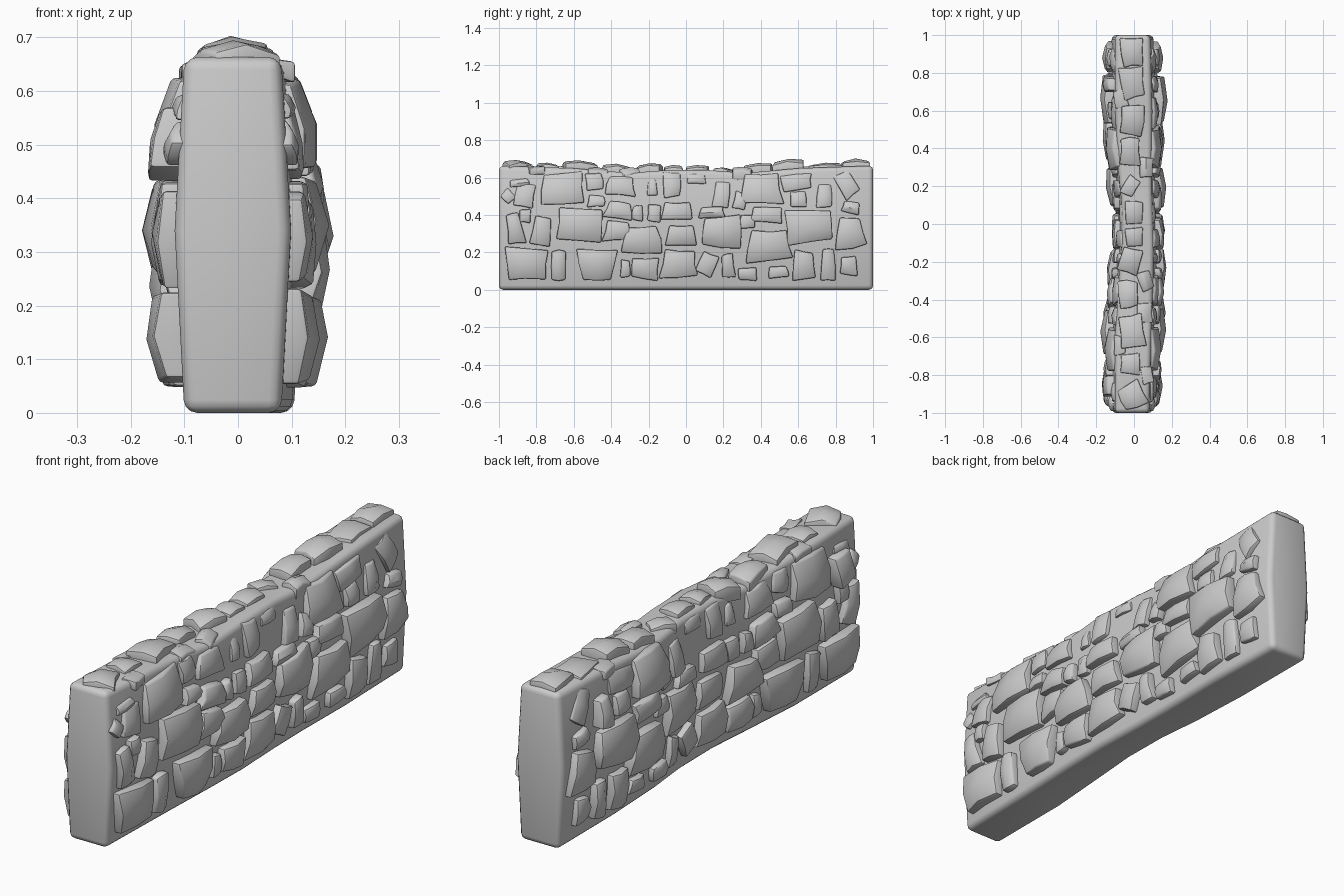
import bpy, bmesh, math, random
from mathutils import Vector

if "Cube" in bpy.data.objects:
    bpy.data.objects.remove(bpy.data.objects["Cube"])

random.seed(7)

# core wall stations: y, left half width, right half width, top height
STATIONS = [(-1, .10, .08, .664), (-.6, .10, .09, .65), (-.3, .078, .1, .625),
            (-.1, .062, .104, .64), (.12, .065, .095, .64), (.32, .085, .092, .625),
            (.6, .098, .095, .65), (1, .1, .085, .664)]

# stones on each face: y, z, width, height, top/bottom width ratio, tilt in degrees
ROW_LOW = [(-.85, .14, .21, .16, 1.2, -3), (-.68, .13, .075, .16, 1, 0), (-.475, .135, .2, .16, 1.45, 0),
           (-.325, .115, .05, .09, .8, 0), (-.22, .115, .14, .11, .9, -5), (-.04, .14, .18, .14, .8, 0),
           (.115, .135, .09, .12, 1, -25), (.225, .13, .065, .12, .8, 5), (.33, .085, .1, .065, 1, 0),
           (.495, .095, .1, .06, .8, 5), (.63, .13, .11, .15, .9, 0), (.76, .135, .075, .16, .8, 0),
           (.87, .13, .09, .1, .8, 0)]
ROW_MID = [(-.915, .33, .085, .16, .7, 10), (-.77, .315, .1, .15, .75, -8), (-.57, .345, .23, .17, .9, -3),
           (-.365, .315, .14, .1, .7, 0), (-.235, .265, .19, .14, .65, 0), (-.025, .29, .155, .11, .85, 0),
           (.19, .31, .2, .16, .85, 0), (.325, .365, .08, .07, .7, 0), (.445, .235, .22, .16, .8, 3),
           (.66, .335, .24, .17, 1.1, 4), (.88, .305, .14, .16, .6, 5)]
ROW_HIGH = [(-.86, .395, .06, .07, 1.2, 0), (-.48, .475, .09, .06, .9, 0), (-.36, .425, .14, .09, .75, -8),
            (-.26, .41, .055, .08, .8, 0), (-.17, .41, .07, .09, 1, -5), (-.05, .42, .15, .09, .8, 0),
            (.14, .415, .13, .06, .8, 3), (.29, .475, .07, .09, 1, -15), (.43, .4, .17, .08, .9, -3),
            (.6, .485, .085, .08, .9, 0), (.74, .5, .075, .12, .8, 0), (.88, .44, .09, .06, .9, -10)]
ROW_TOP = [(-.95, .5, .06, .065, 1, 45), (-.86, .505, .1, .12, 1, -10), (-.89, .57, .1, .04, .9, 5),
           (-.66, .54, .22, .16, .85, 3), (-.49, .58, .09, .09, 1, 8), (-.35, .555, .15, .1, .8, -5),
           (-.18, .55, .05, .09, .8, 0), (-.075, .56, .09, .13, 1.1, 0), (.055, .595, .1, .055, 1, 0),
           (.19, .51, .085, .14, .9, -5), (.4, .54, .21, .16, .75, 0), (.59, .575, .16, .085, 1.1, 8),
           (.86, .565, .09, .14, 1, 30)]
# capping stones: x, y, width, length, height above core, tilt
CAPS = [(-.01, .91, .11, .15, .04, 3), (-.01, .75, .12, .16, .025, 8), (-.01, .55, .12, .15, .052, -5),
        (-.02, .385, .1, .14, .05, 0), (-.02, .2, .07, .1, .02, -30), (.0, .06, .09, .12, .03, 0),
        (.0, -.07, .09, .1, .03, 5), (-.02, -.195, .11, .13, .045, -15), (-.03, -.37, .1, .14, .045, 3),
        (-.01, -.57, .13, .17, .048, 8), (-.02, -.74, .1, .11, .028, -3), (-.01, -.91, .13, .13, .034, 25),
        (.06, -.3, .07, .1, .03, 20), (.055, -.47, .08, .1, .012, 0), (.065, .3, .07, .1, .035, 0),
        (-.07, .66, .07, .1, .008, 10), (-.075, -.64, .06, .1, .01, 0), (.07, -.8, .06, .09, .0, 10)]


def station(y):
    for a, b in zip(STATIONS, STATIONS[1:]):
        if y <= b[0]:
            t = (y - a[0]) / (b[0] - a[0])
            return [p + (q - p) * t for p, q in zip(a, b)]
    return STATIONS[-1]


def face_x(side, y, z):
    """Half thickness of the wall at a point of one face."""
    base = station(y)[2 if side > 0 else 1]
    return base + .018 * (1 - min(1, abs(z - .34) / .33))


def finish(bm, name, bevel, segments=2):
    bmesh.ops.recalc_face_normals(bm, faces=bm.faces)
    me = bpy.data.meshes.new(name)
    bm.to_mesh(me)
    bm.free()
    ob = bpy.data.objects.new(name, me)
    bpy.context.collection.objects.link(ob)
    bpy.ops.object.select_all(action='DESELECT')
    ob.select_set(True)
    bpy.context.view_layer.objects.active = ob
    m = ob.modifiers.new("rounding", 'BEVEL')
    m.width, m.segments, m.limit_method, m.angle_limit = bevel, segments, 'ANGLE', math.radians(48)
    bpy.ops.object.modifier_apply(modifier=m.name)
    bpy.ops.object.shade_smooth_by_angle(angle=math.radians(35))
    return ob


def add_stone(bm, cu, cv, w, h, taper, tilt, edge, dome, place):
    """Domed 3x3 slab; place(u, v, depth) maps it onto a wall surface."""
    c, s = math.cos(math.radians(tilt)), math.sin(math.radians(tilt))
    wide = 2 / (1 + taper)
    grid = {}
    skew = random.uniform(-.12, .12)
    for i in (-1, 0, 1):
        for j in (-1, 0, 1):
            k = wide * (1 + (taper - 1) * (j + 1) / 2)
            u = i * w / 2 * k + random.uniform(-.05, .05) * w
            v = j * h / 2 * (1 + skew * i) + random.uniform(-.04, .04) * h
            uu, vv = cu + u * c - v * s, cv + u * s + v * c
            d = dome if i == j == 0 else edge + (dome - edge) * (.45 if i * j == 0 else 0)
            d += random.uniform(-.004, .004)
            grid[i, j] = (uu, vv, d)
    front = {k: bm.verts.new(place(*p)) for k, p in grid.items()}
    for i in (-1, 0):
        for j in (-1, 0):
            bm.faces.new([front[i, j], front[i + 1, j], front[i + 1, j + 1], front[i, j + 1]])
    ring = [(-1, -1), (0, -1), (1, -1), (1, 0), (1, 1), (0, 1), (-1, 1), (-1, 0)]
    back = [bm.verts.new(place(grid[k][0], grid[k][1], -.03)) for k in ring]
    for n in range(8):
        m = (n + 1) % 8
        bm.faces.new([front[ring[n]], front[ring[m]], back[m], back[n]])
    bm.faces.new(back)


# mortar core, lofted along y
bm = bmesh.new()
rings = []
for y, lw, rw, top in STATIONS:
    pts = [(-lw, 0), (-lw - .018, .34), (-lw, top), (rw, top), (rw + .018, .34), (rw, 0)]
    rings.append([bm.verts.new((x, y, z)) for x, z in pts])
for a, b in zip(rings, rings[1:]):
    for n in range(6):
        m = (n + 1) % 6
        bm.faces.new([a[n], a[m], b[m], b[n]])
bm.faces.new(rings[0])
bm.faces.new(rings[-1])
finish(bm, "wall_core", .024, 3)

# face stones, same layout on both sides
for side, name in ((1, "right_face_stones"), (-1, "left_face_stones")):
    bm = bmesh.new()

    def on_face(u, v, d, side=side):
        lean = .03 * max(0, (v - .45) / .2) if d > 0 else 0
        return Vector((side * (face_x(side, u, v) + d - lean), u, v))

    for row in (ROW_LOW, ROW_MID, ROW_HIGH, ROW_TOP):
        for y, z, w, h, taper, tilt in row:
            big = min(1, w * h / .034)
            edge = .018 + .008 * big + random.uniform(0, .01)
            dome = edge + .006 + .026 * big
            if side < 0 and (y, z) in ((.74, .5), (-.86, .505)):
                edge, dome = edge + .025, dome + .025
            add_stone(bm, y, z, w, h, taper, tilt, edge, dome, on_face)
    finish(bm, name, .008)

# capping stones along the top
bm = bmesh.new()
for x, y, w, l, rise, tilt in CAPS:
    def on_top(u, v, d):
        return Vector((u, max(-.99, min(.99, v)), station(v)[3] + d - .3 * max(0, abs(u) - .06)))
    add_stone(bm, x, y, w, l, random.uniform(.8, 1.2), tilt, max(.01, rise - .022), rise, on_top)
finish(bm, "capping_stones", .007)
